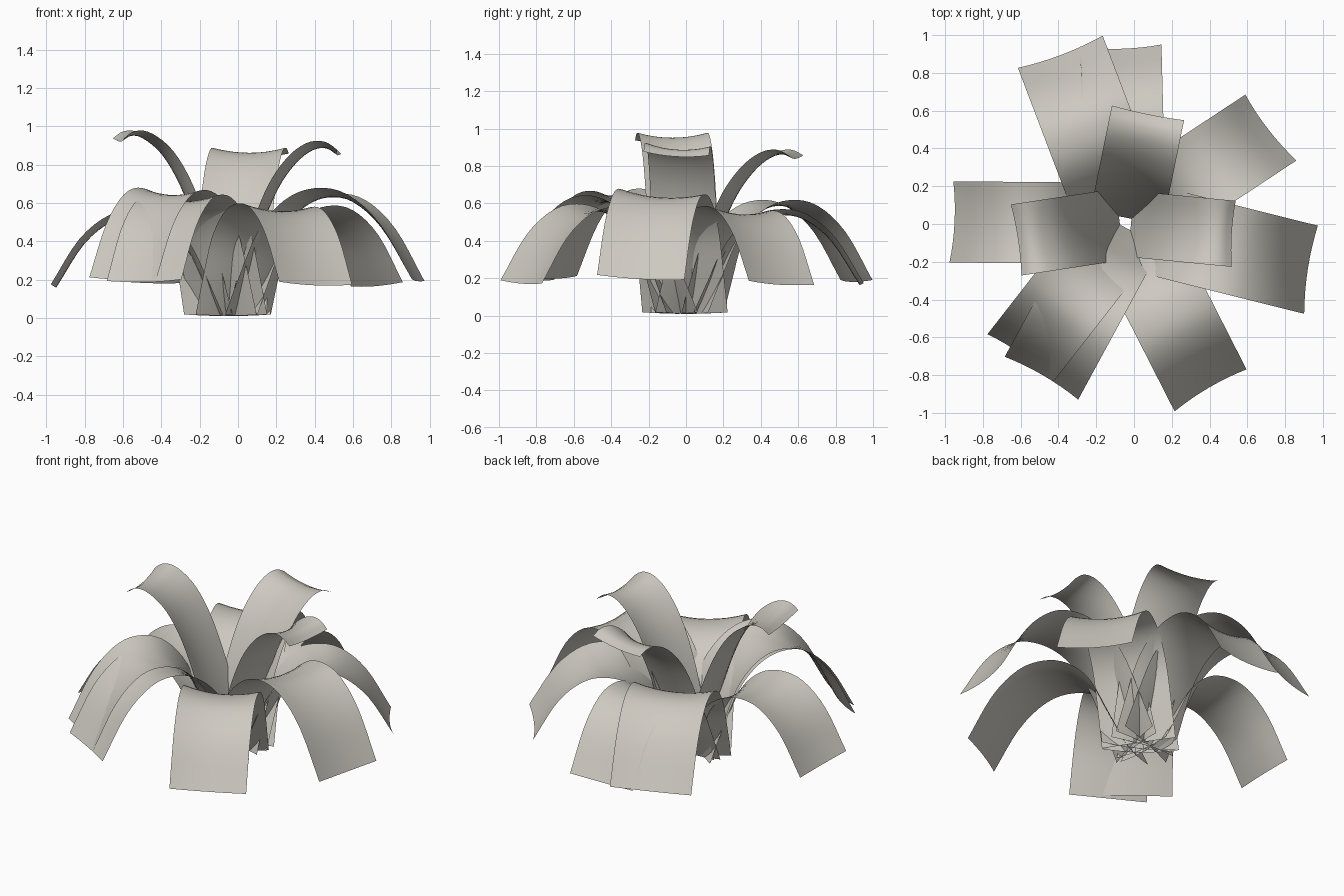
import bpy, math
from mathutils import Vector

cube = bpy.data.objects.get("Cube")
if cube:
    bpy.data.objects.remove(cube, do_unlink=True)

# One pale stone colour for the whole plant
leaf_mat = bpy.data.materials.new("pale warm grey")
leaf_mat.use_nodes = True
colour = (0.61, 0.585, 0.53, 1)
leaf_mat.diffuse_color = colour
leaf_mat.node_tree.nodes["Principled BSDF"].inputs["Base Color"].default_value = colour

CENTRE = Vector((-0.045, 0.003, 0))
ALONG, ACROSS = 28, 8

# Midrib profiles as (distance from centre, height)
DROOPING = [(0.05, 0.01), (0.13, 0.2), (0.23, 0.42), (0.35, 0.55),
            (0.48, 0.6), (0.62, 0.575), (0.77, 0.44), (0.92, 0.185)]
UPRIGHT = [(0.03, 0.01), (0.09, 0.22), (0.165, 0.46), (0.255, 0.67),
           (0.35, 0.805), (0.44, 0.875), (0.515, 0.885), (0.575, 0.85)]
TALL = [(0.03, 0.01), (0.09, 0.22), (0.165, 0.46), (0.255, 0.69),
        (0.35, 0.85), (0.45, 0.935), (0.52, 0.95), (0.575, 0.92)]


def spline(points, t):
    """Smooth point through the profile, t from 0 to 1."""
    pts = [Vector(p) for p in points]
    pts = [2 * pts[0] - pts[1]] + pts + [2 * pts[-1] - pts[-2]]
    s = t * (len(points) - 1)
    i = min(int(s), len(points) - 2)
    u = s - i
    a, b, c, d = pts[i:i + 4]
    return 0.5 * (2 * b + (c - a) * u + (2 * a - 5 * b + 4 * c - d) * u ** 2
                  + (3 * b - a - 3 * c + d) * u ** 3)


def leaf(name, profile, azimuth, reach, width, lift, roll, shift):
    """Curved strip leaf, cupped across its width and rolled slightly to one side."""
    stretch = reach / profile[-1][0]

    def midrib(t):
        p = spline(profile, t)
        return Vector((p.x * stretch + shift * (1 - t),
                       p.y + lift * math.sin(math.pi * t / 1.12)))

    a = math.radians(azimuth)
    out = Vector((math.cos(a), math.sin(a), 0))
    side = Vector((-math.sin(a), math.cos(a), 0))
    verts, faces = [], []
    for i in range(ALONG + 1):
        t = i / ALONG
        p = midrib(t)
        tangent = (midrib(min(t + 0.01, 1)) - midrib(max(t - 0.01, 0))).normalized()
        normal = Vector((-tangent.y, tangent.x))
        cup = 0.02 + 0.013 * math.sin(math.pi * t)
        for j in range(ACROSS + 1):
            v = 2 * j / ACROSS - 1
            q = p + normal * (cup * v * v - roll * v * t)
            verts.append(CENTRE + out * q.x + side * v * width / 2
                         + Vector((0, 0, max(q.y, 0))))
    row = ACROSS + 1
    for i in range(ALONG):
        for j in range(ACROSS):
            k = i * row + j
            faces.append((k, k + row, k + row + 1, k + 1))
    mesh = bpy.data.meshes.new(name)
    mesh.from_pydata(verts, [], faces)
    mesh.materials.append(leaf_mat)
    mesh.shade_smooth()
    obj = bpy.data.objects.new(name, mesh)
    bpy.context.collection.objects.link(obj)


# Drooping outer leaves: azimuth, reach, width, lift, roll, base shift
outer = [(179.5, 0.905, 0.43, -0.08, -0.01, 0), (110.8, 0.955, 0.48, -0.015, 0, 0),
         (91.5, 0.925, 0.43, -0.065, 0, 0), (33.4, 0.905, 0.44, -0.06, 0.02, 0),
         (-14, 0.995, 0.47, 0.03, 0.025, 0), (-63, 0.975, 0.44, -0.045, 0.015, 0.01),
         (241.5, 0.915, 0.45, 0.005, -0.008, -0.03), (232, 0.885, 0.43, 0.04, 0.01, 0.015)]
for n, values in enumerate(outer, 1):
    leaf(f"outer_leaf_{n}", DROOPING, *values)

# Upright inner leaves
leaf("inner_leaf_back", UPRIGHT, 78.5, 0.59, 0.39, -0.035, 0, 0)
leaf("inner_leaf_left", UPRIGHT, -5.5, 0.565, 0.35, 0, 0.012, 0)
leaf("inner_leaf_right", TALL, 188.6, 0.575, 0.38, 0, 0, 0)
